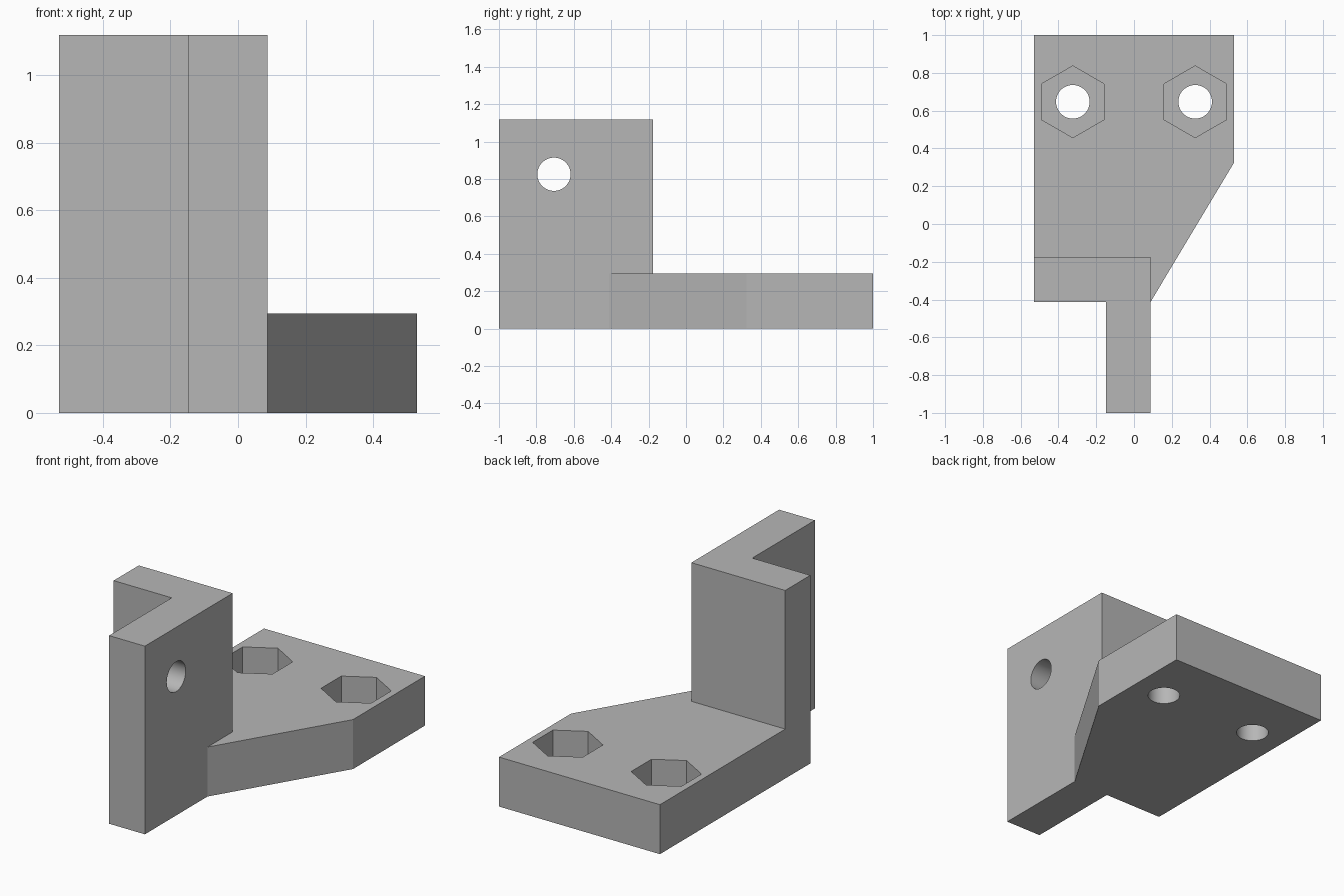
import bpy, bmesh, math
from mathutils import Matrix

default = bpy.data.objects.get("Cube")
if default:
    bpy.data.objects.remove(default, do_unlink=True)

grey = bpy.data.materials.new("plain grey")
grey.use_nodes = True
colour = (0.47, 0.47, 0.47, 1)
grey.diffuse_color = colour
grey.node_tree.nodes["Principled BSDF"].inputs["Base Color"].default_value = colour


def prism(name, outline, z0, z1, matrix=Matrix()):
    """Extrude a flat outline from z0 to z1."""
    bm = bmesh.new()
    face = bm.faces.new([bm.verts.new((x, y, z0)) for x, y in outline])
    top = bmesh.ops.extrude_face_region(bm, geom=[face])["geom"]
    moved = [v for v in top if isinstance(v, bmesh.types.BMVert)]
    bmesh.ops.translate(bm, verts=moved, vec=(0, 0, z1 - z0))
    bmesh.ops.recalc_face_normals(bm, faces=bm.faces)
    bm.transform(matrix)
    mesh = bpy.data.meshes.new(name)
    bm.to_mesh(mesh)
    bm.free()
    mesh.materials.append(grey)
    obj = bpy.data.objects.new(name, mesh)
    bpy.context.collection.objects.link(obj)
    return obj


def ring(cx, cy, radius, sides):
    """Regular polygon with a corner pointing along y."""
    return [(cx + radius * math.sin(2 * math.pi * i / sides),
             cy + radius * math.cos(2 * math.pi * i / sides)) for i in range(sides)]


def combine(target, tool, operation):
    """Apply a boolean and remove the tool."""
    bpy.context.view_layer.objects.active = target
    mod = target.modifiers.new(operation, 'BOOLEAN')
    mod.operation, mod.solver, mod.object = operation, 'EXACT', tool
    bpy.ops.object.modifier_apply(modifier=mod.name)
    bpy.data.objects.remove(tool, do_unlink=True)


side, thick, height = 0.529, 0.294, 1.118
arm_in, arm_out = -0.147, 0.088
wall_back, wall_front = -0.176, -0.412
bore = 0.089

# Upright L-shaped wall
bracket = prism("bracket", [(-side, wall_back), (-side, wall_front), (arm_in, wall_front),
                            (arm_in, -1), (arm_out, -1), (arm_out, wall_back)], 0, height)

# Base plate with a slanted side, meeting the wall
plate = prism("base_plate", [(-side, wall_back), (arm_out, wall_back), (arm_out, wall_front),
                             (side, 0.324), (side, 1), (-side, 1)], 0, thick)
combine(bracket, plate, 'UNION')

# Bolt holes with hexagonal nut pockets in the base
for x in (-0.324, 0.324):
    combine(bracket, prism("pocket_cutter", ring(x, 0.647, 0.19, 6), 0.118, 0.5), 'DIFFERENCE')
    combine(bracket, prism("bolt_cutter", ring(x, 0.647, bore, 48), -0.1, 0.5), 'DIFFERENCE')

# Cross hole through the forward arm
place = Matrix.Translation((0, -0.706, 0.825)) @ Matrix.Rotation(math.pi / 2, 4, 'Y')
combine(bracket, prism("cross_cutter", ring(0, 0, bore, 48), -0.4, 0.4, place), 'DIFFERENCE')

# Smooth only the round bores
bpy.ops.object.select_all(action='DESELECT')
bracket.select_set(True)
bpy.context.view_layer.objects.active = bracket
bpy.ops.object.shade_smooth_by_angle(angle=math.radians(20))
